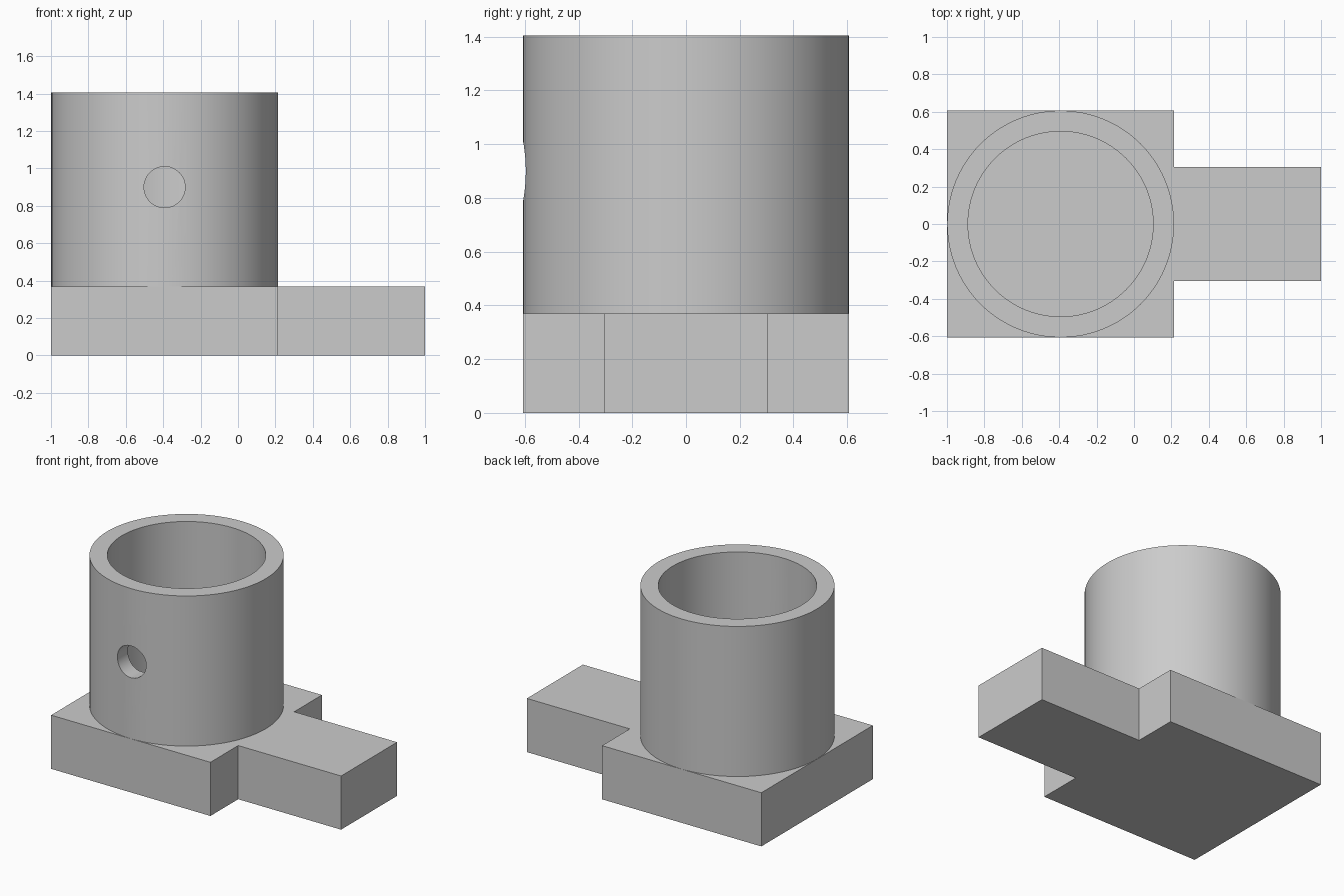
import bpy
import bmesh
import math
from mathutils import Matrix, Vector

cube = bpy.data.objects.get("Cube")
if cube:
    bpy.data.objects.remove(cube, do_unlink=True)

HALF = 0.6075          # half width of the square base
CENTRE_X = HALF - 1    # axis of the sleeve
BASE_TOP = 0.37
TOP = 1.405
ARM_HALF = 0.305

grey = bpy.data.materials.new("plain_grey")
grey.use_nodes = True
colour = (0.6, 0.6, 0.6, 1)
grey.diffuse_color = colour
grey.node_tree.nodes["Principled BSDF"].inputs["Base Color"].default_value = colour


def add_object(name, bm):
    bmesh.ops.recalc_face_normals(bm, faces=bm.faces)
    mesh = bpy.data.meshes.new(name)
    bm.to_mesh(mesh)
    bm.free()
    mesh.materials.append(grey)
    obj = bpy.data.objects.new(name, mesh)
    bpy.context.collection.objects.link(obj)
    return obj


def cylinder(name, radius, start, end, sides=96):
    """Solid round bar running from start to end."""
    start, end = Vector(start), Vector(end)
    axis = end - start
    turn = axis.to_track_quat("Z", "Y").to_matrix().to_4x4()
    bm = bmesh.new()
    bmesh.ops.create_cone(bm, cap_ends=True, segments=sides, radius1=radius,
                          radius2=radius, depth=axis.length,
                          matrix=Matrix.Translation((start + end) / 2) @ turn)
    return add_object(name, bm)


def combine(target, tool, operation):
    """Apply a boolean and discard the tool."""
    tool.hide_render = True
    mod = target.modifiers.new(operation.lower(), "BOOLEAN")
    mod.operation = operation
    mod.solver = "EXACT"
    mod.object = tool
    bpy.context.view_layer.objects.active = target
    bpy.ops.object.modifier_apply(modifier=mod.name)
    bpy.data.objects.remove(tool, do_unlink=True)


# Base plate: square pad with a narrower arm, extruded from one outline
inner_x = CENTRE_X + HALF
half_outline = [(-1, HALF), (inner_x, HALF), (inner_x, ARM_HALF), (1, ARM_HALF)]
outline = half_outline + [(x, -y) for x, y in reversed(half_outline)]
bm = bmesh.new()
face = bm.faces.new([bm.verts.new((x, y, 0)) for x, y in outline])
raised = bmesh.ops.extrude_face_region(bm, geom=[face])["geom"]
bmesh.ops.translate(bm, vec=(0, 0, BASE_TOP),
                    verts=[v for v in raised if isinstance(v, bmesh.types.BMVert)])
body = add_object("base_with_sleeve", bm)

# Round sleeve, its blind bore down to the plate, and the front side hole
sleeve = cylinder("sleeve", HALF - 0.001, (CENTRE_X, 0, BASE_TOP / 2), (CENTRE_X, 0, TOP))
combine(body, sleeve, "UNION")
bore = cylinder("bore_cutter", 0.495, (CENTRE_X, 0, BASE_TOP), (CENTRE_X, 0, TOP + 0.2))
combine(body, bore, "DIFFERENCE")
side_hole = cylinder("side_hole_cutter", 0.11, (CENTRE_X, -0.8, 0.9), (CENTRE_X, -0.2, 0.9), 48)
combine(body, side_hole, "DIFFERENCE")

# Smooth round walls, crisp edges
bpy.ops.object.select_all(action="DESELECT")
body.select_set(True)
bpy.context.view_layer.objects.active = body
bpy.ops.object.shade_smooth_by_angle(angle=math.radians(30))
